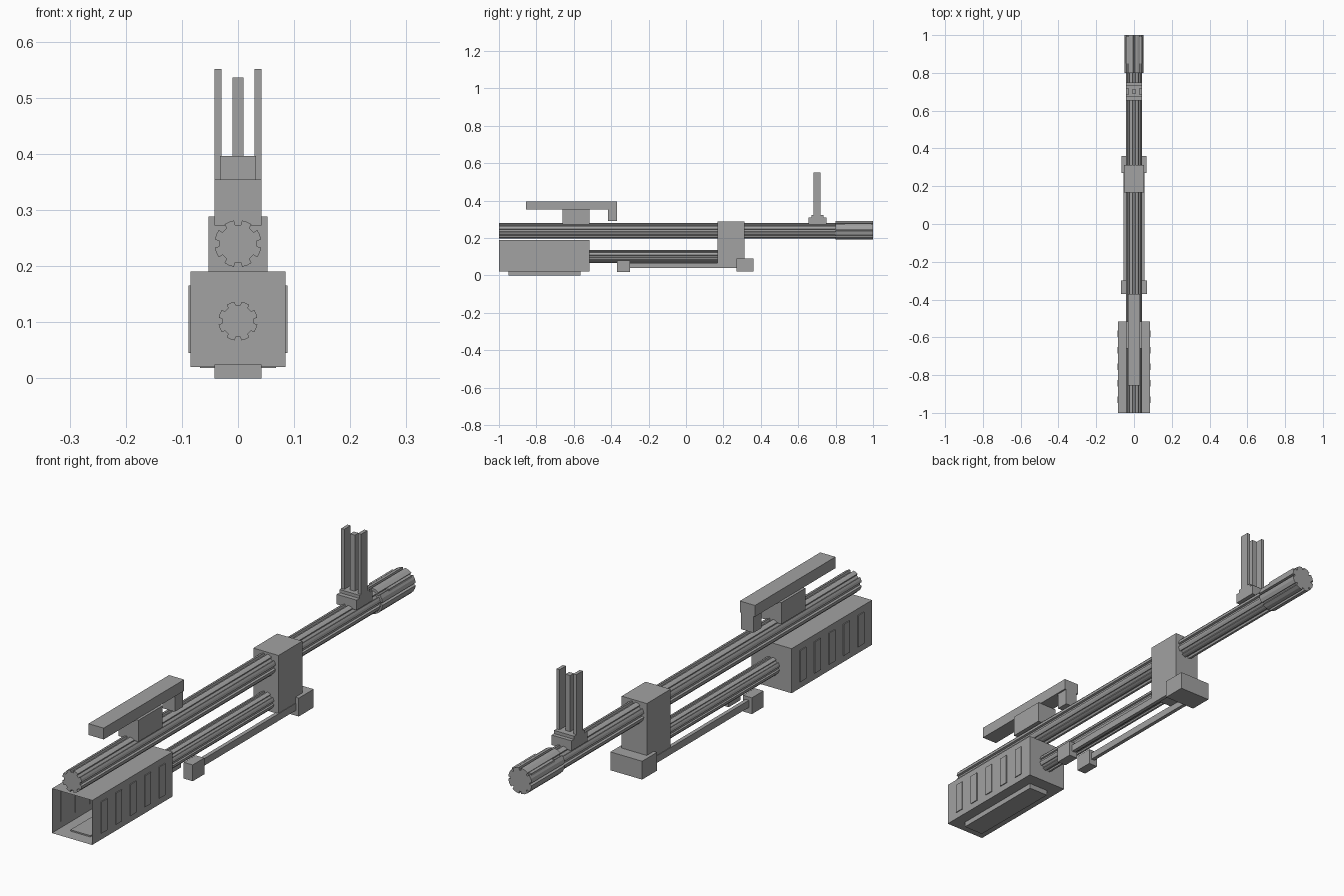
import bpy, bmesh, math

if "Cube" in bpy.data.objects:
    bpy.data.objects.remove(bpy.data.objects["Cube"])

metal = bpy.data.materials.new("grey metal")
metal.diffuse_color = (0.36, 0.36, 0.36, 1)
metal.use_nodes = True
metal.node_tree.nodes["Principled BSDF"].inputs["Base Color"].default_value = metal.diffuse_color


def finish(name, bm):
    bmesh.ops.recalc_face_normals(bm, faces=bm.faces)
    mesh = bpy.data.meshes.new(name)
    bm.to_mesh(mesh)
    bm.free()
    mesh.materials.append(metal)
    obj = bpy.data.objects.new(name, mesh)
    bpy.context.collection.objects.link(obj)
    return obj


def box(name, x, y, z, open_front=False):
    """Box from (min, max) pairs, optionally without its front face."""
    bm = bmesh.new()
    bmesh.ops.create_cube(bm, size=1)
    for v in bm.verts:
        v.co = [(lo + hi) / 2 + c * (hi - lo)
                for c, (lo, hi) in zip(v.co, (x, y, z))]
    if open_front:
        front = min(bm.faces, key=lambda f: f.calc_center_median().y)
        bmesh.ops.delete(bm, geom=[front], context='FACES')
    return finish(name, bm)


def fluted_rod(name, y, z, radius, groove, count, groove_share, turn=0):
    """Rod along y with evenly spaced lengthwise grooves."""
    bm = bmesh.new()
    step = 2 * math.pi / count
    half = step * (1 - groove_share) / 2
    ring = []
    for i in range(count):
        a = turn + i * step
        for offset, r in ((-half, radius), (0, radius), (half, radius),
                          (half + 0.03, groove), (step - half - 0.03, groove)):
            ring.append(bm.verts.new((r * math.cos(a + offset), y[0],
                                      z + r * math.sin(a + offset))))
    cap = bm.faces.new(ring)
    grown = bmesh.ops.extrude_face_region(bm, geom=[cap], use_keep_orig=True)
    moved = [g for g in grown["geom"] if isinstance(g, bmesh.types.BMVert)]
    bmesh.ops.translate(bm, verts=moved, vec=(0, y[1] - y[0], 0))
    return finish(name, bm)


# Barrel, muzzle and gas tube
fluted_rod("barrel", (-1, 0.98), 0.24, 0.042, 0.034, 8, 0.45, math.pi / 8)
fluted_rod("muzzle", (0.80, 1.0), 0.242, 0.05, 0.04, 8, 0.25, math.pi / 8)
fluted_rod("gas_tube", (-0.52, 0.17), 0.102, 0.035, 0.029, 8, 0.45, math.pi / 8)

# Hollow handguard, open at the front, with a plate through its floor
box("handguard", (-0.085, 0.085), (-1, -0.515), (0.02, 0.19), open_front=True)
box("floor_plate", (-0.042, 0.042), (-0.95, -0.565), (0, 0.025))

# Gas block and the cross block beneath it
box("gas_block", (-0.053, 0.053), (0.168, 0.312), (0.065, 0.288))
box("cross_block", (-0.067, 0.067), (0.27, 0.36), (0.02, 0.09))

# Upper rail with its mount and rear tab
box("upper_rail", (-0.032, 0.032), (-0.855, -0.37), (0.353, 0.396))
box("rail_mount", (-0.042, 0.042), (-0.66, -0.515), (0.272, 0.354))
box("rail_tab", (-0.026, 0.026), (-0.418, -0.37), (0.29, 0.354))

# Sight base with step and centre post
box("sight_base", (-0.042, 0.042), (0.655, 0.75), (0.272, 0.31))
box("sight_step", (-0.042, 0.042), (0.672, 0.735), (0.31, 0.322))
box("sight_post", (-0.01, 0.01), (0.69, 0.712), (0.32, 0.536))

# Parts repeated on both sides
for side, s in (("left", -1), ("right", 1)):
    def pair(a, b):
        return tuple(sorted((s * a, s * b)))
    box("sight_ear_" + side, pair(0.029, 0.042), (0.682, 0.72), (0.32, 0.551))
    box("guide_rod_" + side, pair(0.04, 0.055), (-0.31, 0.28), (0.04, 0.067))
    box("rod_end_" + side, pair(0.03, 0.068), (-0.37, -0.30), (0.018, 0.08))
    box("muzzle_strip_" + side, pair(0.026, 0.042), (0.85, 0.99), (0.262, 0.277))
    for i in range(5):
        y = -0.93 + i * 0.0873
        box(f"vent_{side}_{i + 1}", pair(0.084, 0.0885),
            (y - 0.018, y + 0.018), (0.045, 0.165))
